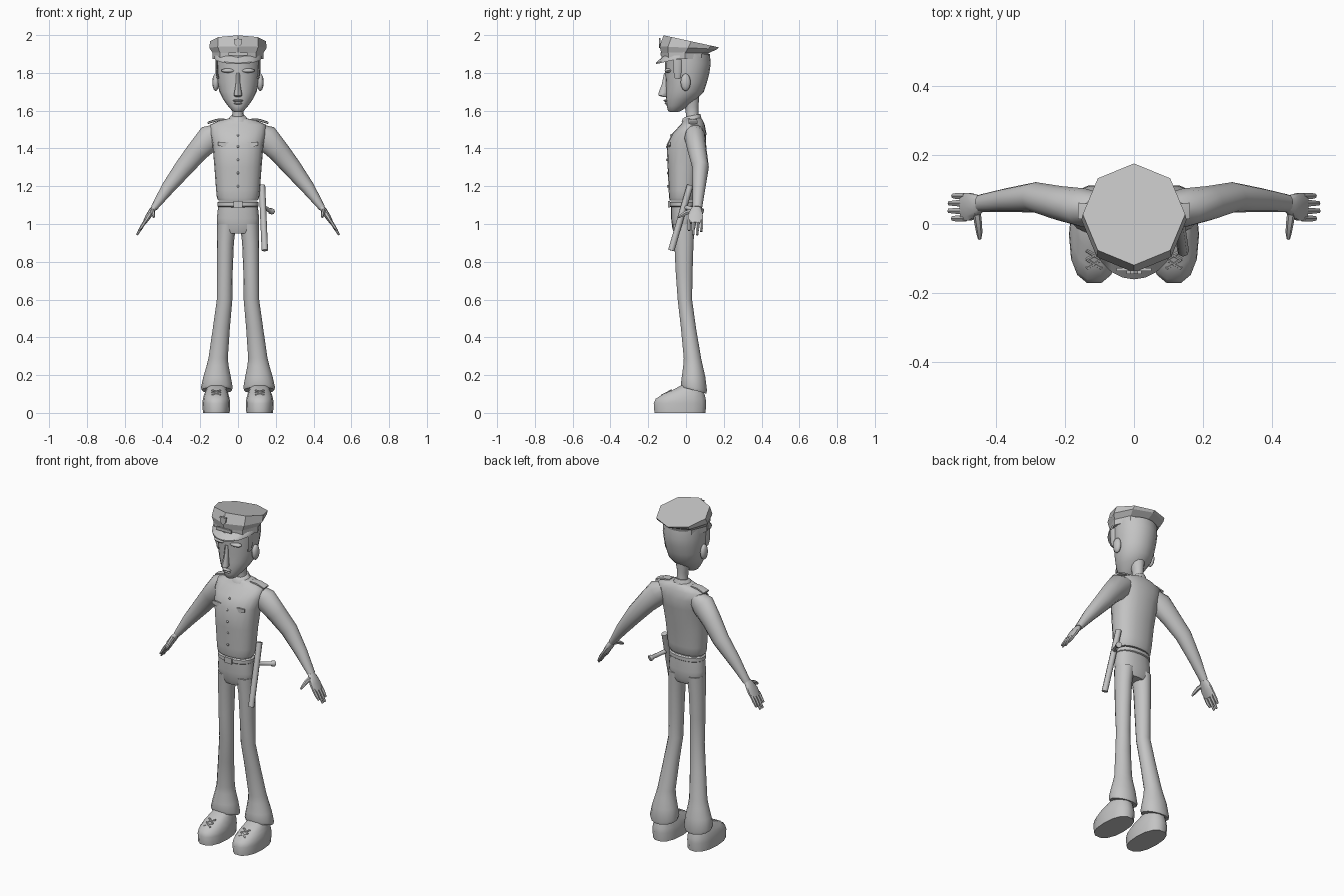
import bpy, bmesh, math
from mathutils import Vector

cloth = bpy.data.materials.new("plain_grey")
cloth.diffuse_color = (0.55, 0.55, 0.55, 1)


def finish(name, bm, angle=50):
    bmesh.ops.recalc_face_normals(bm, faces=bm.faces)
    me = bpy.data.meshes.new(name)
    bm.to_mesh(me)
    bm.free()
    me.materials.append(cloth)
    ob = bpy.data.objects.new(name, me)
    bpy.context.collection.objects.link(ob)
    if angle:
        bpy.ops.object.select_all(action='DESELECT')
        ob.select_set(True)
        bpy.context.view_layer.objects.active = ob
        bpy.ops.object.shade_smooth_by_angle(angle=math.radians(angle))
    return ob


def loft(name, rings, n=16, power=1.0, angle=50, s=1):
    """Skin rings of (centre, u, v); power below 1 squares the section; s=-1 mirrors in x."""
    bm = bmesh.new()
    loops = []
    for c, u, v in rings:
        loop = []
        for k in range(n):
            a = 2 * math.pi * k / n
            ca, sa = math.cos(a), math.sin(a)
            ca = math.copysign(abs(ca) ** power, ca) if abs(ca) > 1e-6 else 0
            sa = math.copysign(abs(sa) ** power, sa) if abs(sa) > 1e-6 else 0
            p = Vector(c) + Vector(u) * ca + Vector(v) * sa
            loop.append(bm.verts.new((p.x * s, p.y, p.z)))
        loops.append(loop)
    for a, b in zip(loops, loops[1:]):
        for k in range(n):
            bm.faces.new((a[k], a[(k + 1) % n], b[(k + 1) % n], b[k]))
    bm.faces.new(loops[0])
    bm.faces.new(loops[-1])
    return finish(name, bm, angle)


def stack(name, rows, **kw):
    """Level rings given as x, y, z, rx, ry and an optional front-to-back tilt."""
    return loft(name, [((r[0], r[1], r[2]), (r[3], 0, 0),
                        (0, r[4], r[5] if len(r) > 5 else 0)) for r in rows], **kw)


def tube(name, pts, **kw):
    """Rings square to a path; each point is x, y, z, radius across, radius along side."""
    rings = []
    for i, p in enumerate(pts):
        d = Vector(pts[min(i + 1, len(pts) - 1)][:3]) - Vector(pts[max(i - 1, 0)][:3])
        ref = Vector((0, 1, 0)) if abs(d.normalized().y) < 0.8 else Vector((0, 0, 1))
        u = d.cross(ref).normalized()
        v = u.cross(d).normalized()
        rings.append((p[:3], u * p[3], v * p[4]))
    return loft(name, rings, **kw)


def plate(name, outline, y, depth=0.008, x=0, z=0):
    """Flat outline in the front plane, given thickness."""
    bm = bmesh.new()
    f = bm.faces.new([bm.verts.new((x + a, y, z + b)) for a, b in outline])
    ext = bmesh.ops.extrude_face_region(bm, geom=[f])
    verts = [g for g in ext['geom'] if isinstance(g, bmesh.types.BMVert)]
    bmesh.ops.translate(bm, verts=verts, vec=(0, depth, 0))
    return finish(name, bm, 0)


def box(w, h):
    return [(-w, -h), (w, -h), (w, h), (-w, h)]


def blob(name, c, r, s=1):
    """Small ellipsoid."""
    rows = []
    for i in range(7):
        t = math.pi * (0.04 + 0.92 * i / 6)
        rows.append((c[0], c[1], c[2] - r[2] * math.cos(t),
                     r[0] * math.sin(t), r[1] * math.sin(t)))
    return stack(name, rows, n=10, s=s)


# Shirt, trouser top and belt
stack("shirt", [(0, -.018, 1.125, .104, .068), (0, -.016, 1.14, .112, .074),
                (0, -.014, 1.18, .116, .078), (0, -.01, 1.3, .125, .087),
                (0, 0, 1.42, .135, .102), (0, .018, 1.48, .148, .09),
                (0, .035, 1.525, .148, .064), (0, .038, 1.547, .1, .052),
                (0, .035, 1.56, .045, .045)], n=20, power=.88)
stack("trouser_top", [(0, -.012, .95, .085, .05), (0, -.012, .975, .108, .06),
                      (0, -.014, 1.03, .112, .065), (0, -.016, 1.12, .102, .064)],
      n=20, power=.9)
stack("belt", [(0, -.016, 1.088, .101, .063), (0, -.016, 1.094, .109, .071),
               (0, -.016, 1.114, .109, .071), (0, -.016, 1.12, .101, .063)],
      n=20, power=.9)
plate("belt_buckle", box(.024, .017), -.094, z=1.104)
for z in (1.2, 1.27, 1.34, 1.41, 1.47):
    blob("shirt_button", (0, -.096 if z < 1.3 else -.1 if z < 1.45 else -.078, z),
         (.006, .006, .007))

# Neck and collar
stack("neck", [(0, .035, 1.54, .036, .036), (0, .033, 1.58, .029, .033),
               (0, .03, 1.62, .03, .036), (0, .02, 1.68, .045, .05)], n=12)
stack("collar", [(0, .033, 1.54, .06, .056), (0, .033, 1.558, .05, .05),
                 (0, .035, 1.575, .036, .04, .008)], n=12)

# Head
stack("head", [(0, -.065, 1.592, .018, .02), (0, -.06, 1.6, .032, .036),
               (0, -.045, 1.625, .053, .057), (0, -.025, 1.66, .079, .082),
               (0, -.006, 1.70, .099, .1), (0, .002, 1.75, .109, .109),
               (0, .007, 1.80, .115, .117), (0, .01, 1.85, .12, .121),
               (0, .006, 1.90, .12, .12)], n=20)
stack("nose", [(0, -.108, 1.672, .012, .012), (0, -.122, 1.68, .022, .025),
               (0, -.12, 1.695, .02, .025), (0, -.11, 1.74, .012, .018),
               (0, -.104, 1.80, .01, .012)], n=8)
blob("upper_lip", (0, -.104, 1.653), (.028, .016, .007))
blob("lower_lip", (0, -.1, 1.639), (.022, .014, .007))
for s in (1, -1):
    blob("brow", (.05, -.094, 1.812), (.04, .02, .012), s)
    blob("ear", (.118, -.002, 1.75), (.018, .028, .046), s)
    stack("sideburn", [(.106, -.045, 1.77, .006, .014), (.112, -.045, 1.80, .006, .02),
                       (.114, -.045, 1.87, .006, .022)], n=8, s=s)

# Peaked cap
stack("cap_crown", [(0, -.005, 1.905, .134, .126), (0, .012, 1.933, .152, .152, -.008),
                    (0, .028, 1.967, .148, .147, -.032)], n=8, angle=0)
stack("cap_band", [(0, -.005, 1.873, .134, .123), (0, -.005, 1.915, .136, .126)],
      n=8, angle=0)
bm = bmesh.new()
rows = []
for r, dz in ((0, 0), (1, 0), (1, .007), (0, .007)):
    row = []
    for k in range(11):
        a = math.radians(195 + 15 * k)
        f = max(0, -math.sin(a)) * r
        row.append(bm.verts.new((.13 * math.cos(a), .118 * math.sin(a) - .042 * f,
                                 1.884 - .038 * f + dz)))
    rows.append(row)
for i in range(4):
    a, b = rows[i], rows[(i + 1) % 4]
    for k in range(10):
        bm.faces.new((a[k], a[k + 1], b[k + 1], b[k]))
for k in (0, 10):
    bm.faces.new([row[k] for row in rows])
finish("cap_visor", bm, 40)
plate("cap_badge", [(0, -.027), (.018, -.01), (.021, .02), (.01, .017), (0, .025),
                    (-.01, .017), (-.021, .02), (-.018, -.01)], -.144, .009, z=1.96)
plate("cap_strap", box(.05, .009), -.136, .009, z=1.9)

fingers = [(.016, .525, .965), (.038, .535, .942), (.06, .534, .942), (.081, .524, .96)]
for s in (1, -1):
    # Arm and hand
    tube("arm", [(.10, .045, 1.49, .045, .045), (.145, .047, 1.46, .07, .056),
                 (.215, .06, 1.385, .058, .05), (.285, .077, 1.30, .05, .044),
                 (.37, .069, 1.192, .036, .034), (.445, .06, 1.085, .018, .025)],
         n=12, s=s)
    tube("hand", [(.437, .058, 1.095, .013, .018), (.455, .054, 1.072, .016, .032),
                  (.475, .05, 1.04, .015, .042), (.496, .049, 1.005, .01, .041)],
         n=10, power=.85, s=s)
    for y, x, z in fingers:
        tube("finger", [(.488, y, 1.02, .009, .0105), (.51, y, .985, .009, .01),
                        (x, y, z, .005, .007)], n=6, s=s)
    tube("thumb", [(.455, .035, 1.07, .012, .014), (.45, .0, 1.06, .011, .012),
                   (.447, -.025, 1.045, .009, .01), (.446, -.043, 1.035, .005, .006)],
         n=6, s=s)

    # Shoulder strap and breast pocket flap
    tube("shoulder_strap", [(.07, .036, 1.553, .006, .024), (.115, .036, 1.55, .007, .024),
                            (.16, .038, 1.535, .006, .026)], n=6, power=.7, s=s)
    plate("pocket_flap", [(-.028, .01), (-.028, -.008), (0, -.018), (.028, -.008),
                          (.028, .01)], -.092, .009, x=.078 * s, z=1.425)

    # Flared trouser leg
    stack("trouser_leg", [(.06, -.012, 1.0, .05, .06), (.067, -.011, .9, .045, .052),
                          (.07, -.01, .75, .042, .046), (.071, -.006, .6, .041, .039),
                          (.088, .013, .45, .045, .041), (.105, .034, .29, .051, .047),
                          (.108, .037, .25, .058, .053), (.111, .04, .19, .073, .064),
                          (.112, .042, .135, .084, .071, -.018),
                          (.112, .042, .12, .08, .067, -.018)], n=14, s=s)

    # Shoe and crossed laces
    stack("shoe", [(.115, -.032, 0, .071, .138), (.115, -.032, .05, .073, .142),
                   (.115, -.028, .075, .071, .135), (.115, -.012, .1, .064, .112),
                   (.114, .01, .12, .056, .084), (.113, .035, .15, .045, .055)],
          n=14, power=.85, s=s)
    for y, z in ((-.115, .1), (-.09, .113)):
        for t in (1, -1):
            tube("lace", [(.115 - .022 * t, y - .013, z - .007, .005, .005),
                          (.115 + .022 * t, y + .013, z + .007, .005, .005)], n=6, s=s)

# Baton with side grip
tube("baton", [(.142, -.078, .86, .017, .017), (.127, .022, 1.205, .017, .017)], n=8)
tube("baton_grip", [(.133, -.01, 1.09, .012, .012), (.172, .07, 1.07, .012, .012),
                    (.174, .074, 1.069, .017, .017), (.18, .087, 1.066, .017, .017)], n=8)
